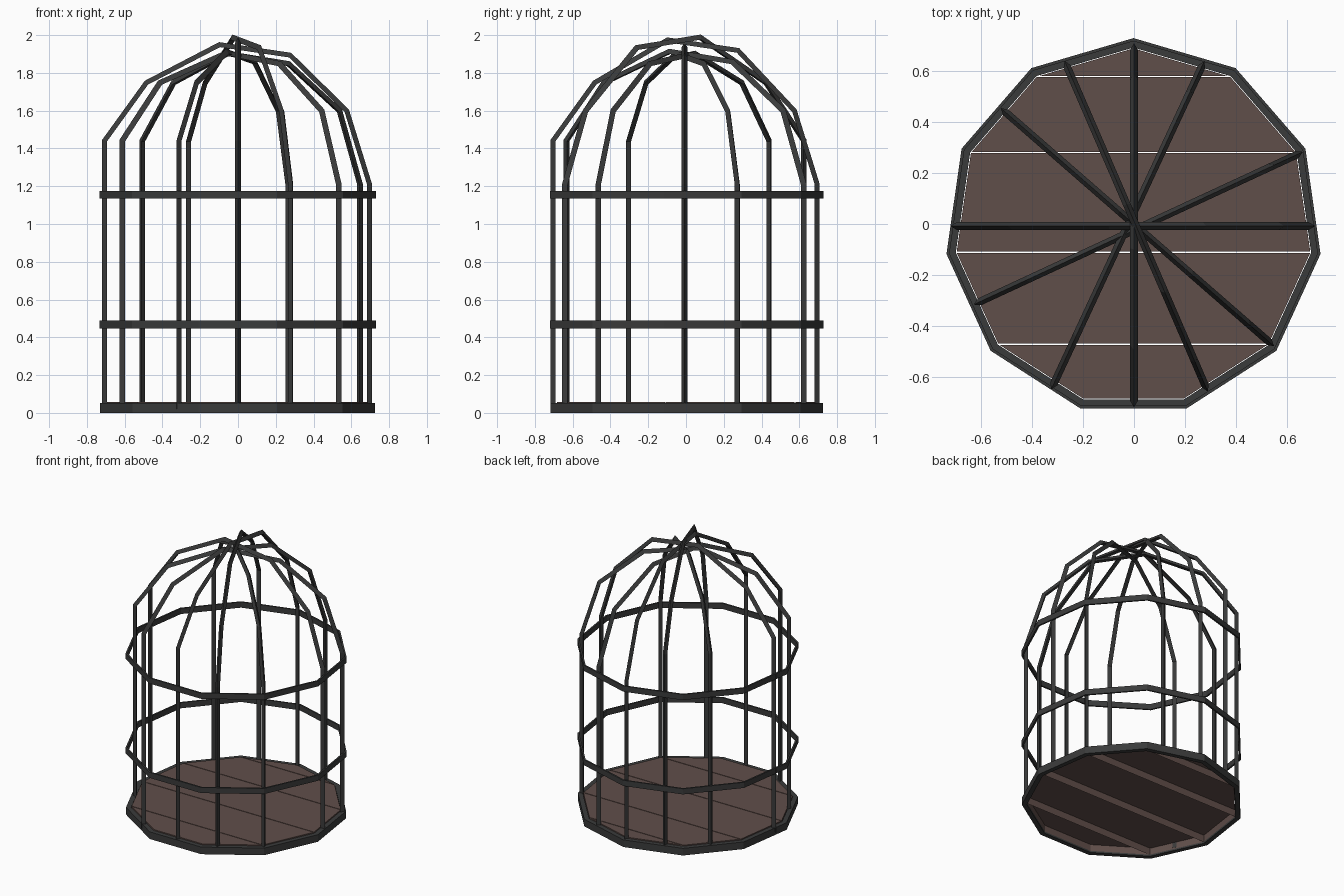
import bpy, bmesh
from math import sin, cos, pi
from mathutils import Vector

if "Cube" in bpy.data.objects:
    bpy.data.objects.remove(bpy.data.objects["Cube"])

SIDES = 11
CENTRE = Vector((-0.002, -0.012, 0))


def material(name, colour):
    m = bpy.data.materials.new(name)
    m.use_nodes = True
    m.diffuse_color = (*colour, 1)
    bsdf = m.node_tree.nodes["Principled BSDF"]
    bsdf.inputs["Base Color"].default_value = (*colour, 1)
    bsdf.inputs["Roughness"].default_value = 0.8
    return m


iron = material("dark iron", (0.042, 0.043, 0.043))
wood = material("brown wood", (0.118, 0.077, 0.068))


def finish(bm, name, mat):
    bmesh.ops.recalc_face_normals(bm, faces=bm.faces)
    mesh = bpy.data.meshes.new(name)
    bm.to_mesh(mesh)
    bm.free()
    mesh.materials.append(mat)
    ob = bpy.data.objects.new(name, mesh)
    bpy.context.collection.objects.link(ob)


def polygon(bm, radius, z):
    # Corner 0 points to the back
    return [bm.verts.new(CENTRE + Vector((radius * sin(2 * pi * i / SIDES),
                                          radius * cos(2 * pi * i / SIDES), z)))
            for i in range(SIDES)]


def bridge(bm, a, b):
    n = len(a)
    for i in range(n):
        j = (i + 1) % n
        bm.faces.new((a[i], a[j], b[j], b[i]))


def ring(name, outer, inner, z0, z1):
    bm = bmesh.new()
    loops = [polygon(bm, r, z) for r, z in
             ((outer, z0), (outer, z1), (inner, z1), (inner, z0))]
    for k in range(4):
        bridge(bm, loops[k], loops[(k + 1) % 4])
    finish(bm, name, iron)


# Base rim and the two thin hoops
ring("base_rim", 0.736, 0.702, 0, 0.052)
ring("lower_hoop", 0.739, 0.727, 0.447, 0.488)
ring("upper_hoop", 0.739, 0.727, 1.135, 1.176)

# Floor planks: an eleven-sided slab sliced into strips, open underneath
cuts = [-0.8, -0.47, -0.11, 0.28, 0.577, 0.8]
gap = 0.0025
for n, (y0, y1) in enumerate(zip(cuts, cuts[1:])):
    bm = bmesh.new()
    low, high = polygon(bm, 0.699, 0.01), polygon(bm, 0.699, 0.058)
    bridge(bm, low, high)
    bm.faces.new(low)
    bm.faces.new(high)
    for y, side in ((y0 + gap, -1), (y1 - gap, 1)):
        res = bmesh.ops.bisect_plane(
            bm, geom=bm.verts[:] + bm.edges[:] + bm.faces[:],
            plane_co=(0, y, 0), plane_no=(0, side, 0), clear_outer=True)
        edges = [e for e in res["geom_cut"] if isinstance(e, bmesh.types.BMEdge)]
        if edges:
            bmesh.ops.holes_fill(bm, edges=edges)
    under = [f for f in bm.faces if all(v.co.z < 0.02 for v in f.verts)]
    bmesh.ops.delete(bm, geom=under, context="FACES")
    finish(bm, f"floor_plank_{n + 1}", wood)

# Arched bars: one lopsided profile (fraction across, height), ends, crown lift
PROFILE = [(0, 0.02), (0, 1.44), (0.158, 1.745), (0.434, 1.945),
           (0.7, 1.89), (0.914, 1.597), (1, 1.21), (1, 0.02)]
ARCHES = [((-0.702, -0.008), (0.692, -0.008), 0),
          ((-0.612, -0.308), (0.645, 0.275), -0.045),
          ((-0.508, 0.442), (0.535, -0.467), -0.045),
          ((-0.265, 0.623), (0.282, -0.64), 0.04),
          ((0, -0.7), (0, 0.69), 0.025),
          ((-0.317, -0.632), (0.268, 0.622), -0.035)]
BAR = 0.0172


def arch(name, start, end, lift):
    a, b = Vector((*start, 0)), Vector((*end, 0))
    side = (b - a).normalized().cross(Vector((0, 0, 1)))
    pts = [a.lerp(b, t) + Vector((0, 0, z + (lift if z > 1.8 else 0)))
           for t, z in PROFILE]
    bm = bmesh.new()
    loops = []
    for i, p in enumerate(pts):
        before = (p - pts[max(i - 1, 0)]).normalized()
        after = (pts[min(i + 1, len(pts) - 1)] - p).normalized()
        tangent = (before + after).normalized()
        # Mitre the triangular section at each bend, ridge facing outward
        mitre = max(tangent.dot(before), tangent.dot(after))
        out = side.cross(tangent) / mitre
        loops.append([bm.verts.new(p + BAR * (side * sin(k) + out * cos(k)))
                      for k in (0, 2 * pi / 3, 4 * pi / 3)])
    for u, v in zip(loops, loops[1:]):
        bridge(bm, u, v)
    bm.faces.new(loops[0])
    bm.faces.new(loops[-1])
    finish(bm, name, iron)


for n, (start, end, lift) in enumerate(ARCHES):
    arch(f"arched_bar_{n + 1}", start, end, lift)
